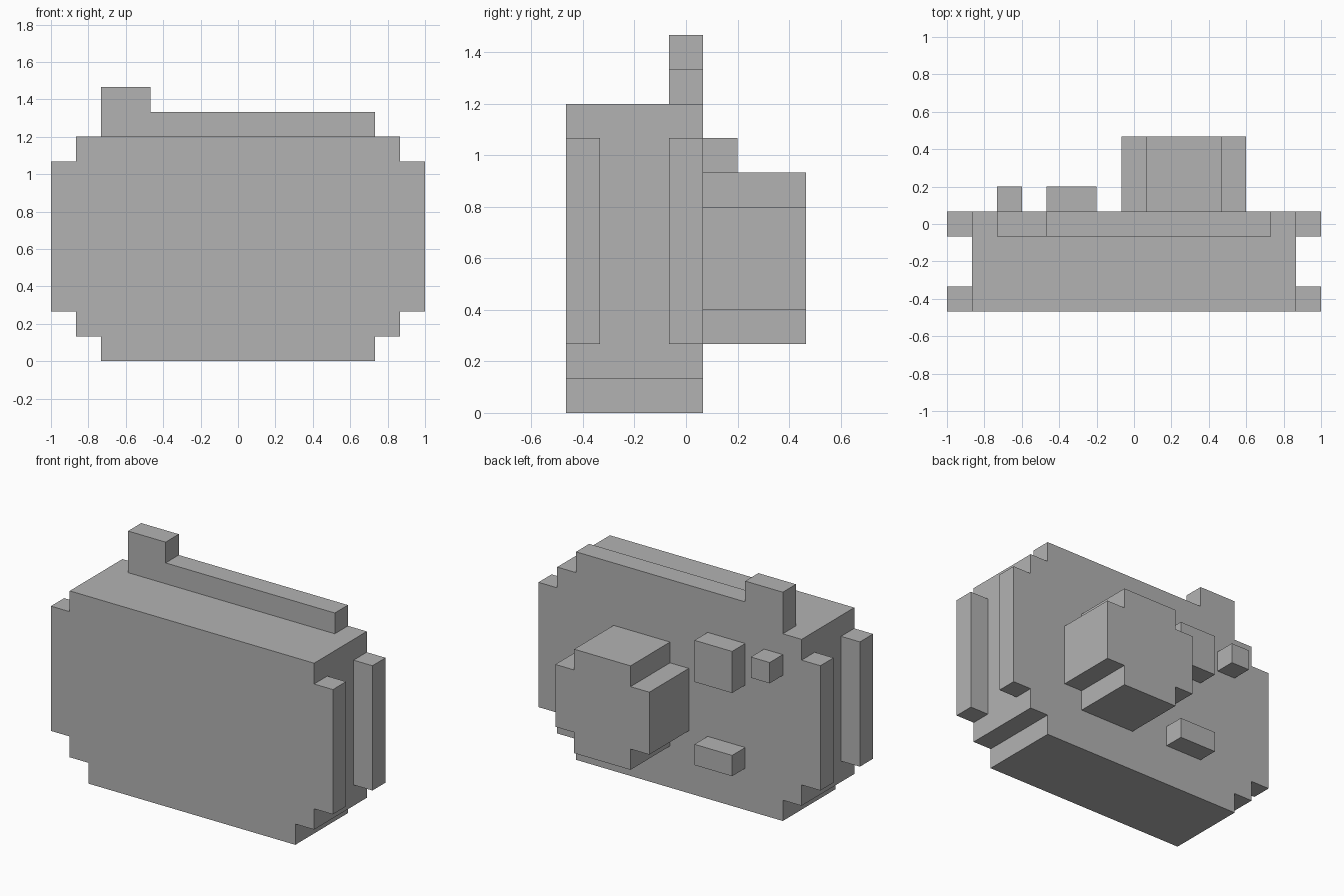
import bpy
import bmesh

U = 2 / 15  # one block of the grid the model is built on

if "Cube" in bpy.data.objects:
    bpy.data.objects.remove(bpy.data.objects["Cube"])

grey = bpy.data.materials.new("plain grey")
grey.use_nodes = True
grey.diffuse_color = (0.45, 0.45, 0.45, 1)
grey.node_tree.nodes["Principled BSDF"].inputs["Base Color"].default_value = (0.45, 0.45, 0.45, 1)


def prism(name, outline, y0, y1):
    """Extrude an x-z outline from y0 to y1, all in blocks."""
    bm = bmesh.new()
    face = bm.faces.new([bm.verts.new((x * U, y0 * U, z * U)) for x, z in outline])
    moved = bmesh.ops.extrude_face_region(bm, geom=[face])["geom"]
    verts = [v for v in moved if isinstance(v, bmesh.types.BMVert)]
    bmesh.ops.translate(bm, verts=verts, vec=(0, (y1 - y0) * U, 0))
    bmesh.ops.recalc_face_normals(bm, faces=bm.faces)
    mesh = bpy.data.meshes.new(name)
    bm.to_mesh(mesh)
    bm.free()
    mesh.materials.append(grey)
    obj = bpy.data.objects.new(name, mesh)
    bpy.context.collection.objects.link(obj)
    return obj


def box(name, x0, x1, z0, z1, y0, y1):
    return prism(name, [(x0, z0), (x1, z0), (x1, z1), (x0, z1)], y0, y1)


def mirrored(half, centre=0):
    """Complete a right-hand half outline around a vertical centre line."""
    return ([(centre + x, z) for x, z in half]
            + [(centre - x, z) for x, z in reversed(half)])


# Body with stepped corners
steps = [(5.5, 0), (5.5, 1), (6.5, 1), (6.5, 2), (7.5, 2),
         (7.5, 8), (6.5, 8), (6.5, 9)]
body = prism("body", mirrored(steps), -3.5, 0.5)

# Side channels that leave a front and a rear rib on each side
for name, side in (("left_channel_cutter", 1), ("right_channel_cutter", -1)):
    cutter = box(name, side * 6.5, side * 8, 1.5, 8.5, -2.5, -0.5)
    cutter.hide_render = True
    cutter.hide_viewport = True
    cut = body.modifiers.new(name, "BOOLEAN")
    cut.operation = "DIFFERENCE"
    cut.solver = "EXACT"
    cut.object = cutter

# Bake the channels and drop the cutters
bpy.context.view_layer.update()
baked = bpy.data.meshes.new_from_object(
    body.evaluated_get(bpy.context.evaluated_depsgraph_get()))
body.modifiers.clear()
body.data = baked
for name in ("left_channel_cutter", "right_channel_cutter"):
    bpy.data.objects.remove(bpy.data.objects[name])

# Top rail with a raised block at its right end
prism("top_rail", [(-5.5, 9), (5.5, 9), (5.5, 10), (-3.5, 10),
                   (-3.5, 11), (-5.5, 11)], -0.5, 0.5)

# Barrel with stepped corners on the back
barrel = [(1.5, 2), (1.5, 3), (2.5, 3), (2.5, 6), (1.5, 6), (1.5, 7)]
prism("barrel", mirrored(barrel, centre=2), 0.5, 3.5)

# Small blocks beside the barrel
box("large_button", -3.5, -1.5, 6, 8, 0.5, 1.5)
box("small_button", -5.5, -4.5, 7, 8, 0.5, 1.5)
box("lower_button", -3.5, -1.5, 2, 3, 0.5, 1.5)
